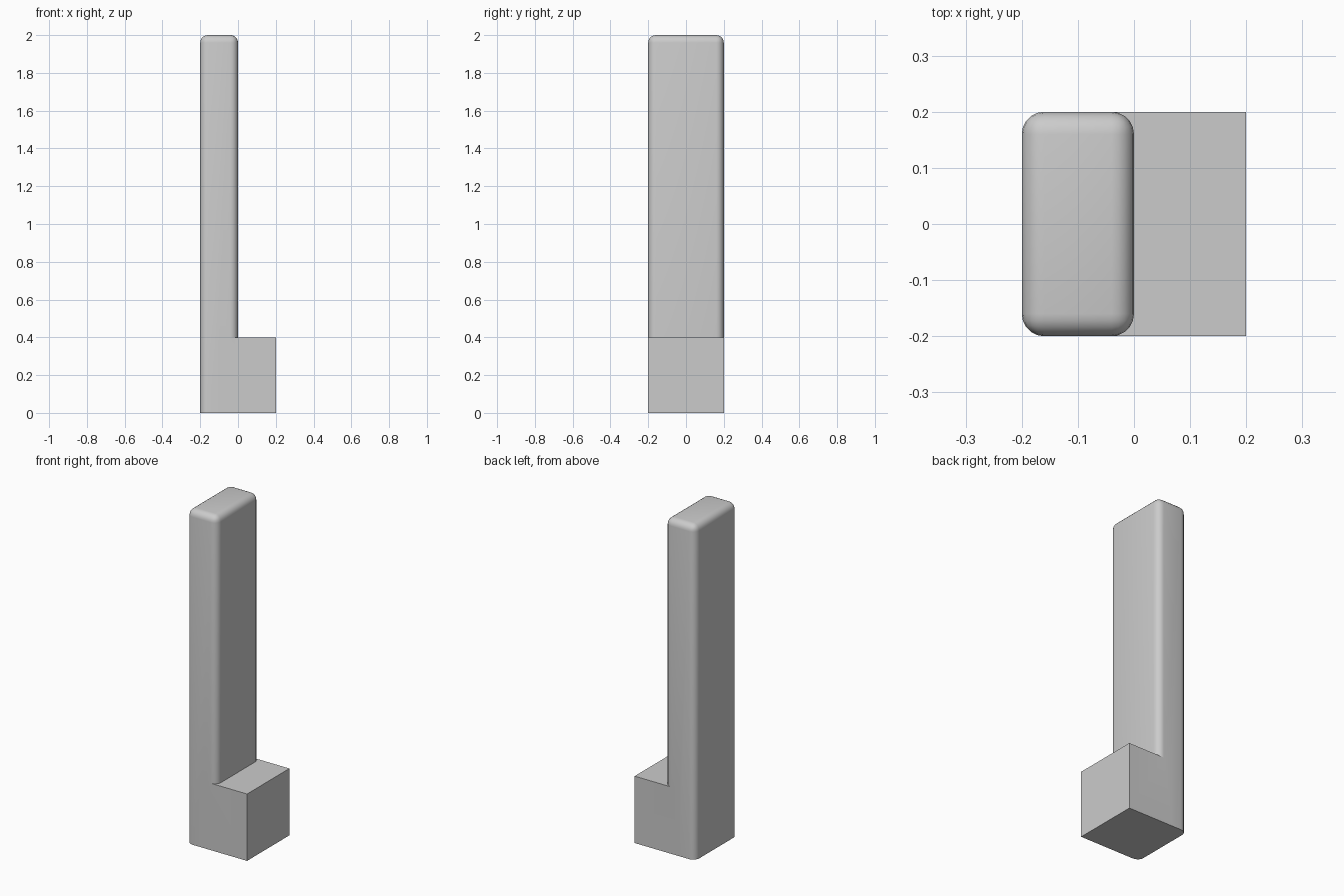
import bpy
import bmesh

if "Cube" in bpy.data.objects:
    bpy.data.objects.remove(bpy.data.objects["Cube"])


def box(name, lo, hi):
    bm = bmesh.new()
    bmesh.ops.create_cube(bm, size=1)
    for v in bm.verts:
        v.co = [l + (c + 0.5) * (h - l) for c, l, h in zip(v.co, lo, hi)]
    return bm, name


def finish(bm, name):
    mesh = bpy.data.meshes.new(name)
    bm.to_mesh(mesh)
    bm.free()
    obj = bpy.data.objects.new(name, mesh)
    bpy.context.collection.objects.link(obj)
    return obj


# Tall post: rounded everywhere except around its flat bottom
bm, name = box("post_with_foot", (-0.2, -0.2, 0), (0, 0.2, 2))
edges = [e for e in bm.edges if max(v.co.z for v in e.verts) > 1]
bmesh.ops.bevel(bm, geom=edges, offset=0.04, segments=5, profile=0.5,
                affect='EDGES', clamp_overlap=True)
post = finish(bm, name)

# Sharp-edged foot, merged flush into the post
foot = finish(*box("foot_block", (-0.1, -0.2, 0), (0.2, 0.2, 0.4)))
union = post.modifiers.new("join_foot", 'BOOLEAN')
union.operation = 'UNION'
union.solver = 'EXACT'
union.object = foot

bpy.context.view_layer.objects.active = post
post.select_set(True)
bpy.ops.object.modifier_apply(modifier=union.name)
bpy.data.objects.remove(foot, do_unlink=True)

# Smooth rounded edges, crisp foot
bpy.ops.object.shade_smooth_by_angle(angle=0.6)
